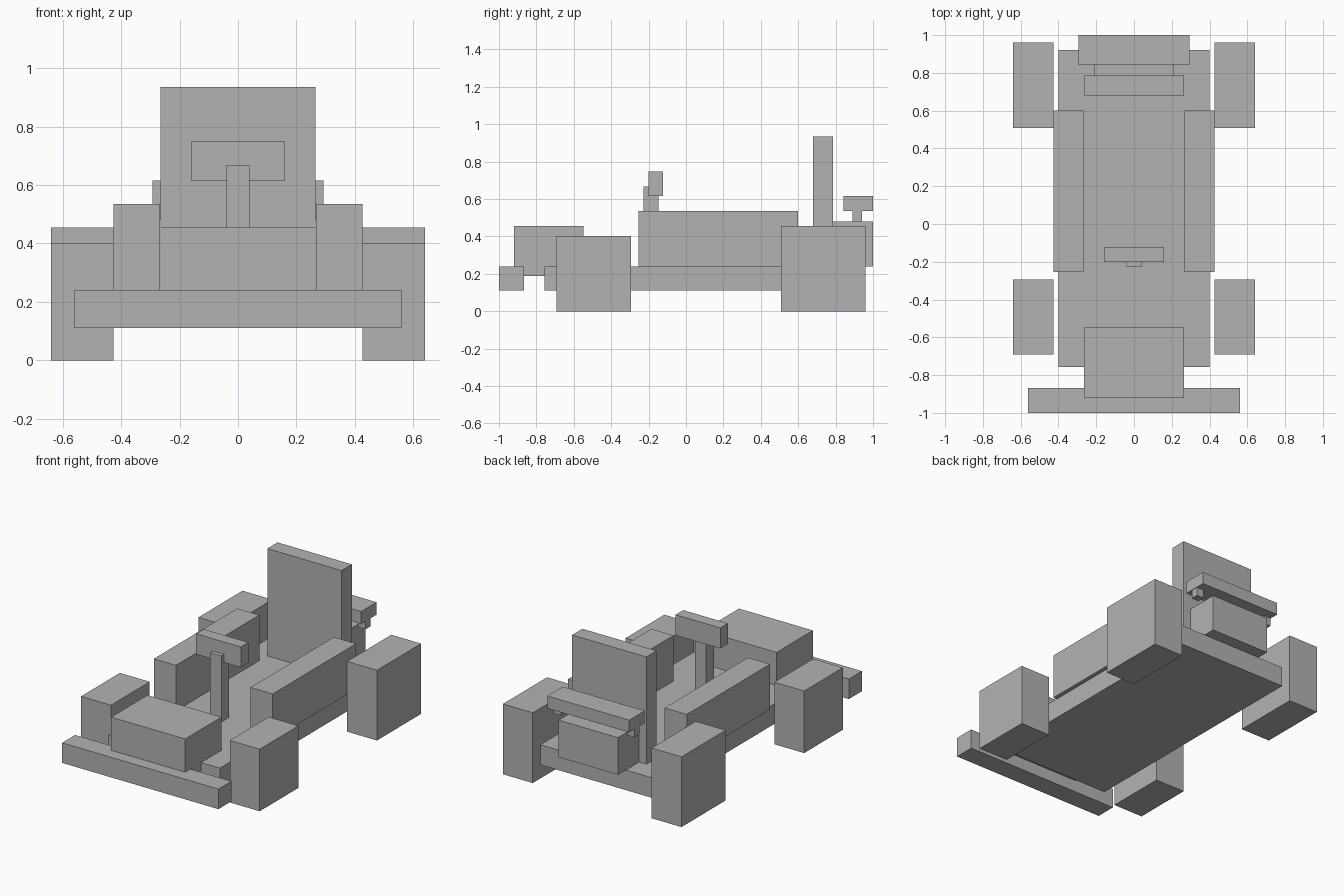
import bpy
import bmesh
from mathutils import Matrix, Vector

if "Cube" in bpy.data.objects:
    bpy.data.objects.remove(bpy.data.objects["Cube"])

grey = bpy.data.materials.new("plain_grey")
grey.diffuse_color = (0.45, 0.45, 0.45, 1.0)
grey.use_nodes = True
grey.node_tree.nodes["Principled BSDF"].inputs["Base Color"].default_value = grey.diffuse_color


def box(name, x, y, z):
    """Box from (min, max) ranges on each axis."""
    lo, hi = Vector((x[0], y[0], z[0])), Vector((x[1], y[1], z[1]))
    bm = bmesh.new()
    bmesh.ops.create_cube(bm, size=1, matrix=Matrix.Diagonal((*(hi - lo), 1)))
    mesh = bpy.data.meshes.new(name)
    bm.to_mesh(mesh)
    bm.free()
    mesh.materials.append(grey)
    obj = bpy.data.objects.new(name, mesh)
    obj.location = (lo + hi) / 2
    bpy.context.collection.objects.link(obj)


def centred(name, half_width, y, z):
    box(name, (-half_width, half_width), y, z)


def pair(name, x, y, z):
    box(name + "_right", x, y, z)
    box(name + "_left", (-x[1], -x[0]), y, z)


# Body
centred("floor_pan", 0.40, (-0.757, 0.92), (0.11, 0.24))
centred("front_bumper", 0.56, (-1.0, -0.867), (0.11, 0.24))
centred("nose", 0.265, (-0.92, -0.548), (0.188, 0.455))
pair("side_pod", (0.267, 0.426), (-0.253, 0.60), (0.24, 0.535))

# Wheels
pair("front_wheel", (0.426, 0.64), (-0.692, -0.295), (0.0, 0.402))
pair("rear_wheel", (0.426, 0.64), (0.508, 0.96), (0.0, 0.455))

# Seat and steering
centred("seat_back", 0.266, (0.68, 0.785), (0.24, 0.935))
centred("steering_column", 0.04, (-0.228, -0.148), (0.24, 0.668))
centred("steering_wheel", 0.16, (-0.20, -0.122), (0.615, 0.748))

# Engine and rear wing
centred("engine", 0.213, (0.785, 1.0), (0.24, 0.48))
centred("rear_wing", 0.293, (0.842, 1.0), (0.535, 0.615))
pair("wing_support", (0.238, 0.29), (0.89, 0.94), (0.48, 0.535))
